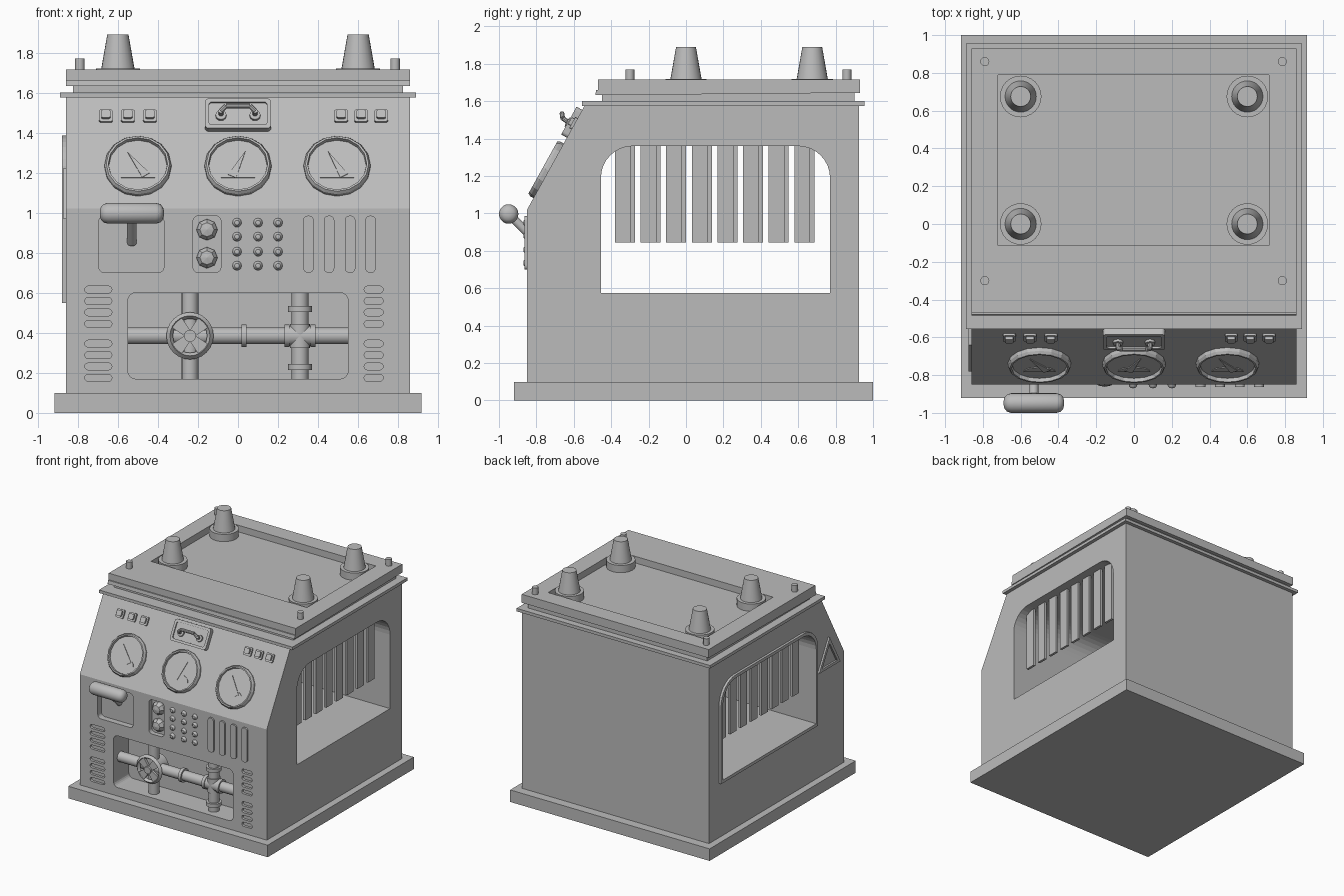
import bpy, bmesh, math
from mathutils import Matrix, Vector

if "Cube" in bpy.data.objects:
    bpy.data.objects.remove(bpy.data.objects["Cube"])

grey = bpy.data.materials.new("plain grey")
grey.use_nodes = True
grey.diffuse_color = (0.5, 0.5, 0.5, 1)
grey.node_tree.nodes["Principled BSDF"].inputs["Base Color"].default_value = (0.5, 0.5, 0.5, 1)


def frame(origin, u, v):
    u, v = Vector(u).normalized(), Vector(v).normalized()
    m = Matrix((u, v, u.cross(v))).transposed().to_4x4()
    m.translation = origin
    return m


# Working planes: w points out of the surface
FRONT = frame((0, -0.85, 0), (1, 0, 0), (0, 0, 1))
SLOPE = frame((0, -0.85, 1.02), (1, 0, 0), (0, 0.31, 0.56))
LEFT = frame((-0.86, 0, 0), (0, -1, 0), (0, 0, 1))
RIGHT = frame((0.86, 0, 0), (0, 1, 0), (0, 0, 1))
TOP = Matrix.Identity(4)


def finish(name, bm, smooth=False):
    bmesh.ops.recalc_face_normals(bm, faces=bm.faces)
    mesh = bpy.data.meshes.new(name)
    bm.to_mesh(mesh)
    bm.free()
    ob = bpy.data.objects.new(name, mesh)
    bpy.context.collection.objects.link(ob)
    mesh.materials.append(grey)
    if smooth:
        bpy.ops.object.select_all(action="DESELECT")
        ob.select_set(True)
        bpy.context.view_layer.objects.active = ob
        bpy.ops.object.shade_smooth_by_angle(angle=math.radians(35))
    return ob


def add_prism(bm, pts, m, w0, w1):
    rings = [[bm.verts.new(m @ Vector((u, v, w))) for u, v in pts] for w in (w0, w1)]
    n = len(pts)
    for i in range(n):
        j = (i + 1) % n
        bm.faces.new((rings[0][i], rings[0][j], rings[1][j], rings[1][i]))
    bm.faces.new(rings[0][::-1])
    bm.faces.new(rings[1])


def prism(name, pts, m, w0, w1):
    bm = bmesh.new()
    add_prism(bm, pts, m, w0, w1)
    return finish(name, bm)


def band(name, outer, inner, m, w0, w1):
    """Flat raised frame between two matching outlines."""
    bm = bmesh.new()
    n = len(outer)
    loops = [[bm.verts.new(m @ Vector((u, v, w))) for u, v in p]
             for p, w in ((outer, w0), (outer, w1), (inner, w1), (inner, w0))]
    for a, b in zip(loops, loops[1:] + loops[:1]):
        for i in range(n):
            bm.faces.new((a[i], a[(i + 1) % n], b[(i + 1) % n], b[i]))
    return finish(name, bm)


def rounded(u0, u1, v0, v1, r, bottom=None, steps=5):
    rb = r if bottom is None else bottom
    pts = []
    for cu, cv, rad, start in ((u1, v1, r, 0), (u0, v1, r, 90), (u0, v0, rb, 180), (u1, v0, rb, 270)):
        ou = cu - rad if cu == u1 else cu + rad
        ov = cv - rad if cv == v1 else cv + rad
        for k in range(steps + 1 if rad else 1):
            a = math.radians(start + 90 * k / steps)
            pts.append((ou + rad * math.cos(a), ov + rad * math.sin(a)))
    return pts


def box(u0, u1, v0, v1):
    return rounded(u0, u1, v0, v1, 0)


def lathe(name, profile, m, n=16, smooth=True):
    """Spin (radius, height) points about the local w axis."""
    bm = bmesh.new()
    rings = []
    for r, h in profile:
        if r == 0:
            rings.append([bm.verts.new(m @ Vector((0, 0, h)))] * n)
        else:
            rings.append([bm.verts.new(m @ Vector((r * math.cos(t), r * math.sin(t), h)))
                          for t in (2 * math.pi * i / n for i in range(n))])
    for a, b in zip(rings, rings[1:]):
        for i in range(n):
            j = (i + 1) % n
            bm.faces.new(list(dict.fromkeys((a[i], a[j], b[j], b[i]))))
    return finish(name, bm, smooth)


def rod(name, a, b, r, n=16, rounded_end=0):
    a, b = Vector(a), Vector(b)
    m = Matrix.Translation(a) @ (b - a).to_track_quat("Z", "Y").to_matrix().to_4x4()
    length, e = (b - a).length, rounded_end
    arc = [(r - e + e * math.sin(t), e - e * math.cos(t)) for t in (0.5, 1, math.pi / 2)] if e else [(r, 0)]
    side = [(0, 0)] + ([(r - e, 0)] if e else []) + arc
    return lathe(name, side + [(q, length - h) for q, h in reversed(side)], m, n)


def at(m, u, v, w=0):
    return m @ Matrix.Translation((u, v, w))


# Cabinet body with side tunnel, pipe bay, panel recesses and vents cut out
body = prism("cabinet_body", [(-0.85, 0.1), (0.925, 0.1), (0.925, 1.58), (-0.54, 1.58), (-0.85, 1.02)],
             RIGHT, -1.72, 0)
cut = bmesh.new()
add_prism(cut, rounded(-0.455, 0.77, 0.575, 1.36, 0.17, 0, 8), RIGHT, -1.9, 0.1)
add_prism(cut, rounded(-0.55, 0.55, 0.17, 0.6, 0.04), FRONT, -0.2, 0.1)
add_prism(cut, rounded(-0.695, -0.37, 0.7, 0.985, 0.03), FRONT, -0.05, 0.1)
add_prism(cut, rounded(-0.225, -0.085, 0.7, 0.985, 0.03), FRONT, -0.04, 0.1)
for base in (0.175, 0.445):
    for k in range(4):
        z = base + k * 0.057
        add_prism(cut, rounded(-0.765, -0.63, z - 0.017, z + 0.017, 0.016, steps=3), FRONT, -0.02, 0.1)
        add_prism(cut, rounded(0.63, 0.725, z - 0.017, z + 0.017, 0.016, steps=3), FRONT, -0.02, 0.1)
cutter = finish("cutter", cut)
cutter.hide_render = True
mod = body.modifiers.new("openings", "BOOLEAN")
mod.operation, mod.solver, mod.object = "DIFFERENCE", "EXACT", cutter
bpy.context.view_layer.objects.active = body
bpy.ops.object.modifier_apply(modifier=mod.name)
bpy.data.objects.remove(cutter)

# Plinth, cornice and roof
prism("base_plinth", box(-0.917, 0.917, -0.92, 1.0), TOP, 0, 0.1)
prism("cornice", box(-0.89, 0.89, -0.555, 0.955), TOP, 1.575, 1.6)
prism("roof_neck", box(-0.825, 0.825, -0.45, 0.9), TOP, 1.6, 1.66)
prism("roof_slab", [(-0.485, 1.632), (0.93, 1.645), (0.93, 1.66), (-0.48, 1.66)], RIGHT, -1.72, 0)
band("roof_rim", box(-0.86, 0.86, -0.47, 0.93), box(-0.72, 0.715, -0.115, 0.79), TOP, 1.66, 1.715)
for x in (-0.6, 0.6):
    for y in (0, 0.675):
        lathe("roof_cone", [(0, 1.66), (0.11, 1.66), (0.11, 1.72), (0.083, 1.72), (0.053, 1.89), (0, 1.89)],
              at(TOP, x, y), 24)
for x in (-0.79, 0.785):
    for y in (-0.3, 0.86):
        rod("roof_pin", (x, y, 1.7), (x, y, 1.77), 0.024, 12)

# Vertical slats inside both side windows
for k in range(8):
    y = -0.38 + k * 0.137
    prism("right_slat", box(y, y + 0.085, 0.845, 1.37), RIGHT, -0.09, -0.07)
    prism("left_slat", box(-y - 0.107, -y - 0.022, 0.845, 1.37), LEFT, -0.09, -0.07)

# Left side trims
band("left_window_frame", rounded(-0.795, 0.48, 0.55, 1.385, 0.19, 0, 8),
     rounded(-0.77, 0.455, 0.575, 1.36, 0.17, 0, 8), LEFT, -0.01, 0.02)
band("left_triangle", [(0.5, 0.97), (0.78, 0.97), (0.64, 1.22)],
     [(0.54, 0.993), (0.74, 0.993), (0.64, 1.17)], LEFT, -0.005, 0.015)

# Gauges on the sloped panel
for x, ang in ((-0.5, 35), (0, -25), (0.495, 30)):
    g = at(SLOPE, x, 0.238)
    lathe("gauge_ring", [(0, 0.014), (0.145, 0.014), (0.148, 0.035), (0.158, 0.035), (0.167, 0.02), (0.167, -0.005)],
          g, 16, False)
    prism("gauge_needle", [(-0.022, -0.07), (0.022, -0.07), (0, 0.09)],
          g @ Matrix.Rotation(math.radians(ang), 4, "Z"), 0.016, 0.022)
    prism("gauge_lower_plate", [(0.085 * math.cos(a), -0.07 + 0.05 * math.sin(a))
                                for a in (math.pi * k / 8 for k in range(9))], g, 0.012, 0.018)

# Push buttons and the latch plate with its handle
for x in (-0.66, -0.55, -0.44, 0.515, 0.615, 0.715):
    b = at(SLOPE, x, 0.525)
    prism("button_base", rounded(-0.034, 0.034, -0.034, 0.034, 0.01, steps=2), b, 0, 0.014)
    prism("button_cap", rounded(-0.023, 0.023, -0.02, 0.024, 0.008, steps=2), b, 0.014, 0.03)
plate = at(SLOPE, 0, 0.525)
prism("latch_plate", rounded(-0.165, 0.165, -0.085, 0.085, 0.02), plate, 0, 0.025)
band("latch_plate_rim", rounded(-0.165, 0.165, -0.085, 0.085, 0.02),
     rounded(-0.145, 0.145, -0.065, 0.065, 0.015), plate, 0.025, 0.035)
grip = [(-0.085, -0.01, 0.02), (-0.085, -0.005, 0.07), (-0.06, 0.015, 0.085),
        (0.06, 0.015, 0.085), (0.085, -0.005, 0.07), (0.085, -0.01, 0.02)]
for a, b in zip(grip, grip[1:]):
    rod("latch_handle", plate @ Vector(a), plate @ Vector(b), 0.013, 10)
for x in (-0.085, 0.085):
    lathe("latch_foot", [(0.027, 0.02), (0.027, 0.04), (0, 0.045)], at(plate, x, -0.01), 12)

# Lever, knobs, studs and ribs on the lower panel
rod("lever_grip", (-0.69, -0.948, 0.997), (-0.37, -0.948, 0.997), 0.052, 20, 0.04)
rod("lever_stem", (-0.53, -0.948, 0.997), (-0.53, -0.8, 0.85), 0.024, 14)
for z in (0.775, 0.915):
    lathe("knob", [(0.053, -0.042), (0.053, -0.02), (0.035, 0.005), (0, 0.012)], at(FRONT, -0.155, z), 8, False)
for x in (-0.005, 0.1, 0.2):
    for z in (0.735, 0.805, 0.88, 0.95):
        lathe("stud", [(0.023, 0), (0.02, 0.01), (0.012, 0.018), (0, 0.02)], at(FRONT, x, z), 12)
for x in (0.352, 0.455, 0.56, 0.662):
    prism("rib", rounded(x - 0.026, x + 0.026, 0.7, 0.985, 0.022), FRONT, -0.005, 0.014)

# Pipework in the front bay
PY, PZ = -0.76, 0.385
rod("cross_pipe", (-0.55, PY, PZ), (0.55, PY, PZ), 0.042)
for x in (-0.24, 0.31):
    rod("upright_pipe", (x, PY, 0.17), (x, PY, 0.6), 0.042)
rod("tee_sleeve", (0.25, PY, PZ), (0.37, PY, PZ), 0.05)
rod("tee_sleeve", (0.31, PY, 0.325), (0.31, PY, 0.445), 0.05)
for x in (0.03, 0.245, 0.375):
    rod("pipe_flange", (x - 0.013, PY, PZ), (x + 0.013, PY, PZ), 0.056)
for z in (0.23, 0.52):
    rod("pipe_flange", (0.31, PY, z - 0.015), (0.31, PY, z + 0.015), 0.06)

# Valve with a four spoke handwheel
valve = at(FRONT, -0.24, PZ)
lathe("valve_body", [(0, -0.17), (0.085, -0.16), (0.085, -0.06), (0.03, -0.05), (0.03, 0.0), (0, 0.0)], valve, 20)
lathe("handwheel_rim", [(0.085, -0.03), (0.1, -0.045), (0.118, -0.03), (0.1, -0.01), (0.085, -0.03)], valve, 24)
for k in range(4):
    prism("handwheel_spoke", [(0.02, -0.02), (0.095, -0.035), (0.095, 0.035), (0.02, 0.02)],
          valve @ Matrix.Rotation(k * math.pi / 2 + math.pi / 4, 4, "Z"), -0.035, -0.015)
